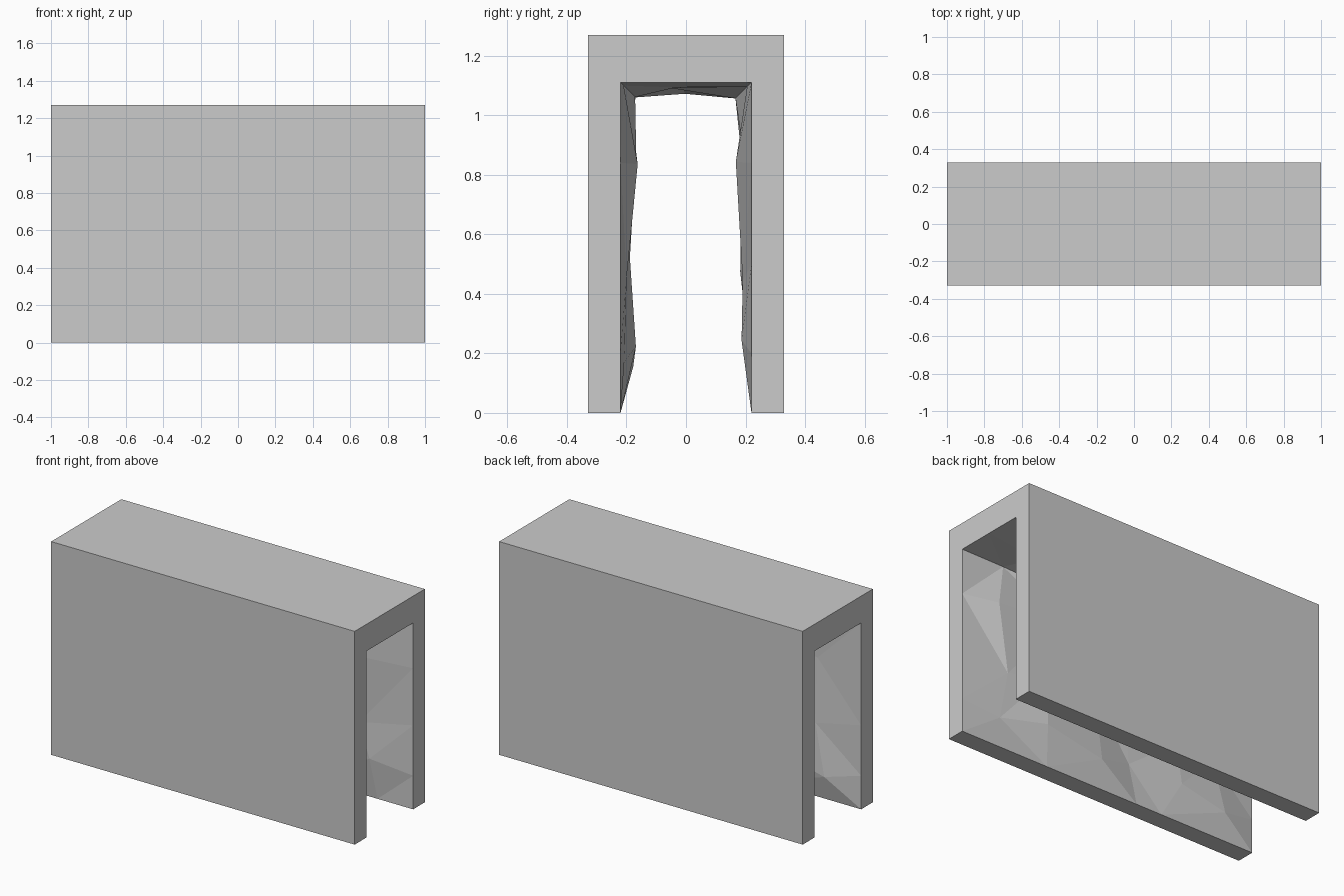
import bpy, bmesh, random

if "Cube" in bpy.data.objects:
    bpy.data.objects.remove(bpy.data.objects["Cube"])

random.seed(7)
LX, WY, HZ = 1.0, 0.33, 1.27      # outer half length, half width, height
IY, IZ = 0.22, 1.11               # opening half width and height

# Opening profile and how far each point may be pushed inward
profile = [(-IY, 0), (-IY, .20), (-IY, .50), (-IY, .84), (-IY, IZ),
           (0, IZ),
           (IY, IZ), (IY, .84), (IY, .50), (IY, .20), (IY, 0)]
bulge = [0, .054, .048, .058, .06, .04, .06, .055, .05, .034, 0]
stations = [-1, -.72, -.43, -.14, .15, .44, .73, 1]

bm = bmesh.new()


def rock_point(x, i):
    """Displace one point of the opening into the tunnel."""
    y, z = profile[i]
    if abs(x) == 1:
        return (x, y, z)
    x += random.uniform(-.09, .09)
    if bulge[i] == 0:
        return (x, y, z)
    d = bulge[i] * random.uniform(.1, 1)
    if y:
        y -= d if y > 0 else -d
    else:
        y += random.uniform(-.07, .07)
    if z == IZ:
        z -= d
    else:
        z += random.uniform(-.06, .06)
    return (x, y, z)


# Rough faceted tunnel lining
rings = [[bm.verts.new(rock_point(x, i)) for i in range(len(profile))]
         for x in stations]
for r0, r1 in zip(rings, rings[1:]):
    for i in range(len(profile) - 1):
        a, b, c, d = r0[i], r0[i + 1], r1[i + 1], r1[i]
        if random.random() < .5:
            bm.faces.new((a, b, c))
            bm.faces.new((a, c, d))
        else:
            bm.faces.new((a, b, d))
            bm.faces.new((b, c, d))

# Plain outer shell: sides, roof and the arch-shaped end rims
outer = [[bm.verts.new((x, y, z)) for y, z in
          ((-WY, 0), (-WY, HZ), (WY, HZ), (WY, 0))] for x in (-LX, LX)]
for i in range(3):
    bm.faces.new((outer[0][i], outer[0][i + 1], outer[1][i + 1], outer[1][i]))
for out, ring in zip(outer, (rings[0], rings[-1])):
    bm.faces.new(out[:2] + ring[4::-1])
    bm.faces.new(out[1:3] + ring[6:3:-1])
    bm.faces.new(out[2:] + ring[:5:-1])

# Undersides of the two walls
for k, o in ((0, 0), (-1, 3)):
    bm.faces.new([outer[0][o], outer[1][o]] + [r[k] for r in reversed(rings)])

bmesh.ops.recalc_face_normals(bm, faces=bm.faces)
mesh = bpy.data.meshes.new("rock_tunnel")
bm.to_mesh(mesh)
bm.free()
tunnel = bpy.data.objects.new("rock_tunnel", mesh)
bpy.context.collection.objects.link(tunnel)
